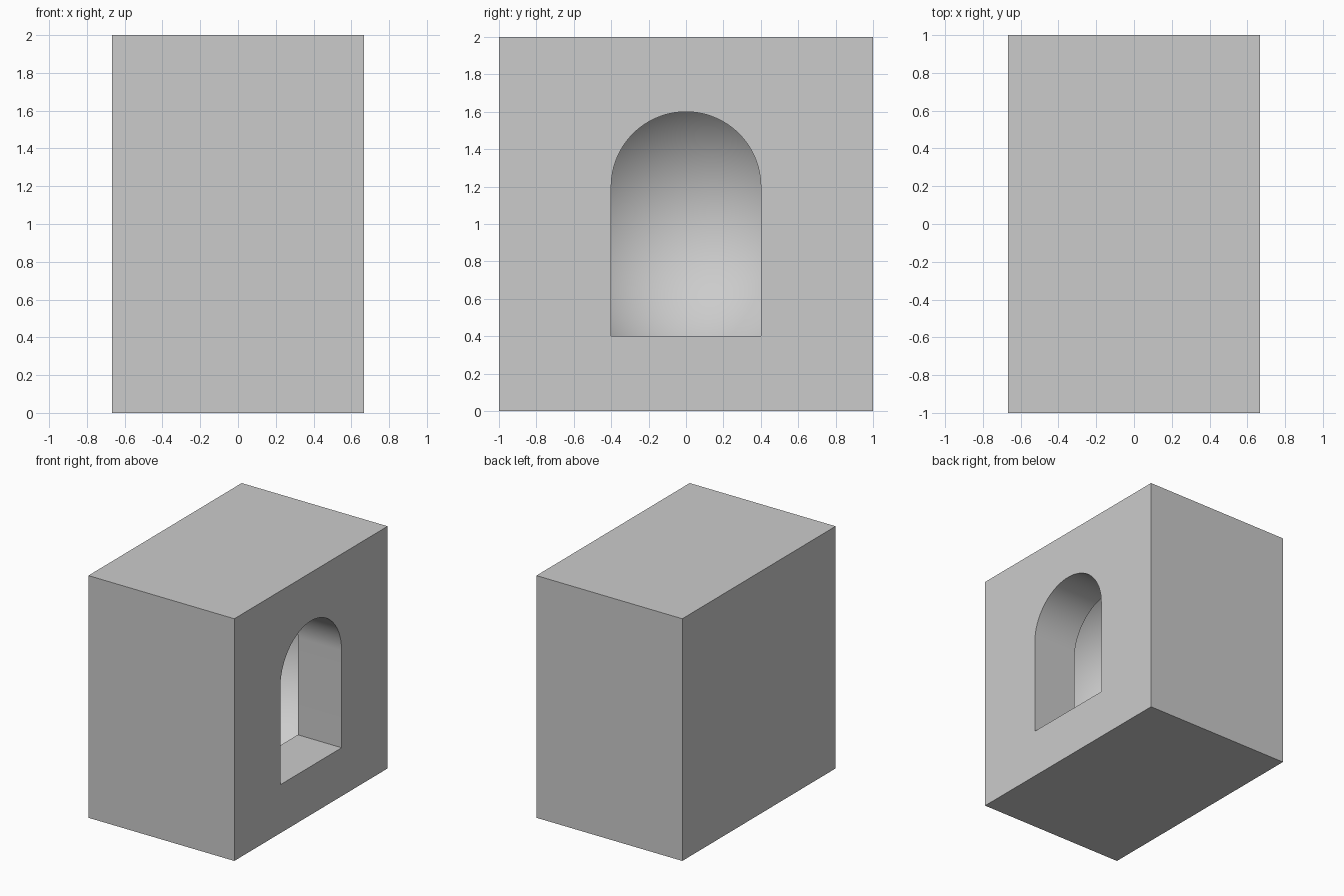
import bpy, bmesh, math
from mathutils import Matrix

if "Cube" in bpy.data.objects:
    bpy.data.objects.remove(bpy.data.objects["Cube"])

W, D, H = 1.333, 2.0, 2.0      # block size
FACE = W / 2                   # wall holding the opening
INNER = FACE - 0.4             # where the passage meets the domed chamber


def make_object(name, bm):
    bmesh.ops.recalc_face_normals(bm, faces=bm.faces)
    mesh = bpy.data.meshes.new(name)
    bm.to_mesh(mesh)
    bm.free()
    obj = bpy.data.objects.new(name, mesh)
    bpy.context.collection.objects.link(obj)
    return obj


# Solid block
bm = bmesh.new()
bmesh.ops.create_cube(bm, size=1, matrix=Matrix.Translation((0, 0, H / 2)) @ Matrix.Diagonal((W, D, H, 1)))
block = make_object("block", bm)

# Arched passage: straight jambs with a semicircular head
bm = bmesh.new()
profile = [(-0.4, 0.4), (0.4, 0.4)]
N = 48
profile += [(0.4 * math.cos(math.pi * i / N), 1.2 + 0.4 * math.sin(math.pi * i / N)) for i in range(N + 1)]
face = bm.faces.new([bm.verts.new((INNER - 0.1, y, z)) for y, z in profile])
ext = bmesh.ops.extrude_face_region(bm, geom=[face])
bmesh.ops.translate(bm, verts=[v for v in ext["geom"] if isinstance(v, bmesh.types.BMVert)], vec=(0.7, 0, 0))
passage = make_object("passage_cutter", bm)

# Hemispherical chamber behind the passage
bm = bmesh.new()
bmesh.ops.create_uvsphere(bm, u_segments=64, v_segments=48, radius=0.8,
                          matrix=Matrix.Translation((INNER, 0, 1)) @ Matrix.Rotation(math.pi / 2, 4, 'Y'))
bmesh.ops.delete(bm, geom=[v for v in bm.verts if v.co.x > INNER + 0.001], context='VERTS')
bmesh.ops.holes_fill(bm, edges=[e for e in bm.edges if e.is_boundary], sides=0)
chamber = make_object("chamber_cutter", bm)

# Cut the hollow and clear away the cutters
bpy.context.view_layer.objects.active = block
block.select_set(True)
for cutter in (chamber, passage):
    cutter.hide_render = True
    mod = block.modifiers.new("cut", 'BOOLEAN')
    mod.operation = 'DIFFERENCE'
    mod.solver = 'EXACT'
    mod.object = cutter
    bpy.ops.object.modifier_apply(modifier=mod.name)
    bpy.data.objects.remove(cutter)

bpy.ops.object.shade_smooth_by_angle(angle=math.radians(30))
